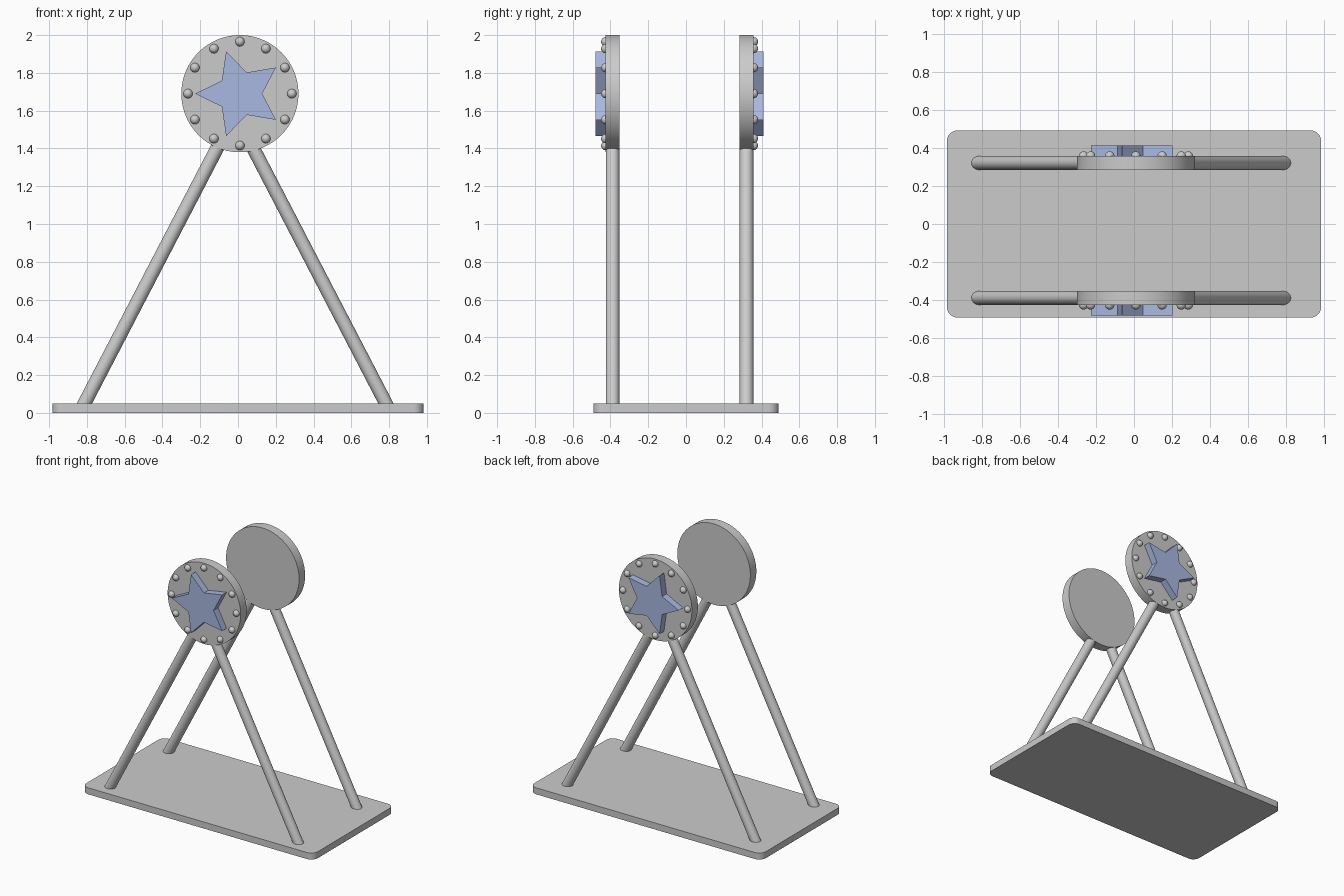
import bpy, bmesh
from math import sin, cos, pi, radians
from mathutils import Vector

if "Cube" in bpy.data.objects:
    bpy.data.objects.remove(bpy.data.objects["Cube"])

MID_Y = -0.034            # plane midway between the two supports
LEG_Y = 0.3545            # distance of each support from that plane
HUB = Vector((0.01, 0, 1.69))
HUB_R, HUB_T = 0.31, 0.073

blue = bpy.data.materials.new("pale_blue")
blue.diffuse_color = (0.4, 0.48, 0.75, 1)
blue.use_nodes = True
blue.node_tree.nodes["Principled BSDF"].inputs["Base Color"].default_value = blue.diffuse_color


def prism(name, pts, to_world, depth):
    """Extrude a closed 2D outline; to_world maps (u, v, w) to a position."""
    bm = bmesh.new()
    lo = [bm.verts.new(to_world(u, v, 0)) for u, v in pts]
    hi = [bm.verts.new(to_world(u, v, depth)) for u, v in pts]
    bm.faces.new(lo)
    bm.faces.new(hi)
    for i in range(len(pts)):
        j = (i + 1) % len(pts)
        bm.faces.new((lo[i], lo[j], hi[j], hi[i]))
    bmesh.ops.recalc_face_normals(bm, faces=bm.faces)
    me = bpy.data.meshes.new(name)
    bm.to_mesh(me)
    bm.free()
    ob = bpy.data.objects.new(name, me)
    bpy.context.collection.objects.link(ob)
    return ob


def smooth(ob):
    bpy.ops.object.select_all(action='DESELECT')
    ob.select_set(True)
    bpy.context.view_layer.objects.active = ob
    bpy.ops.object.shade_smooth_by_angle(angle=radians(35))


def rod(name, a, b, r, sides):
    d = b - a
    bpy.ops.mesh.primitive_cylinder_add(vertices=sides, radius=r, depth=d.length,
                                        location=(a + b) / 2)
    ob = bpy.context.object
    ob.name = name
    ob.rotation_euler = d.to_track_quat('Z', 'Y').to_euler()
    smooth(ob)


# base plate with rounded corners
W, D, R = 0.983, 0.491, 0.055
outline = []
for k, (sx, sy) in enumerate(((1, 1), (-1, 1), (-1, -1), (1, -1))):
    for i in range(9):
        a = (k + i / 8) * pi / 2
        outline.append((sx * (W - R) + R * cos(a), sy * (D - R) + R * sin(a)))
smooth(prism("base_plate", outline, lambda u, v, w: (u, v, w), 0.05))

# star outline, one tip towards -x
star = []
for i in range(10):
    r = 0.236 if i % 2 == 0 else 0.118
    a = pi + i * pi / 5
    star.append((r * cos(a), r * sin(a)))

for side, s in (("front", -1), ("back", 1)):
    y = MID_Y + s * LEG_Y
    face_y = y + s * HUB_T / 2

    # slanted legs
    for label, sx in (("left", -1), ("right", 1)):
        rod(f"{side}_{label}_leg",
            Vector((-0.015 + sx * 0.811, y, 0.025)),
            Vector((-0.015 + sx * 0.065, y, 1.46)), 0.0362, 40)

    # round hub
    rod(f"{side}_hub", Vector((HUB.x, y - HUB_T / 2, HUB.z)),
        Vector((HUB.x, y + HUB_T / 2, HUB.z)), HUB_R, 96)

    # raised star
    ob = prism(f"{side}_star", star,
               lambda u, v, w: (HUB.x + u, face_y + s * (w - 0.01), HUB.z + v), 0.0645)
    ob.data.materials.append(blue)

    # ring of rivets
    for i in range(12):
        a = i * pi / 6
        bpy.ops.mesh.primitive_uv_sphere_add(
            segments=24, ring_count=12, radius=0.0245,
            location=(HUB.x + 0.275 * cos(a), face_y, HUB.z + 0.275 * sin(a)))
        bpy.context.object.name = f"{side}_rivet"
        smooth(bpy.context.object)
